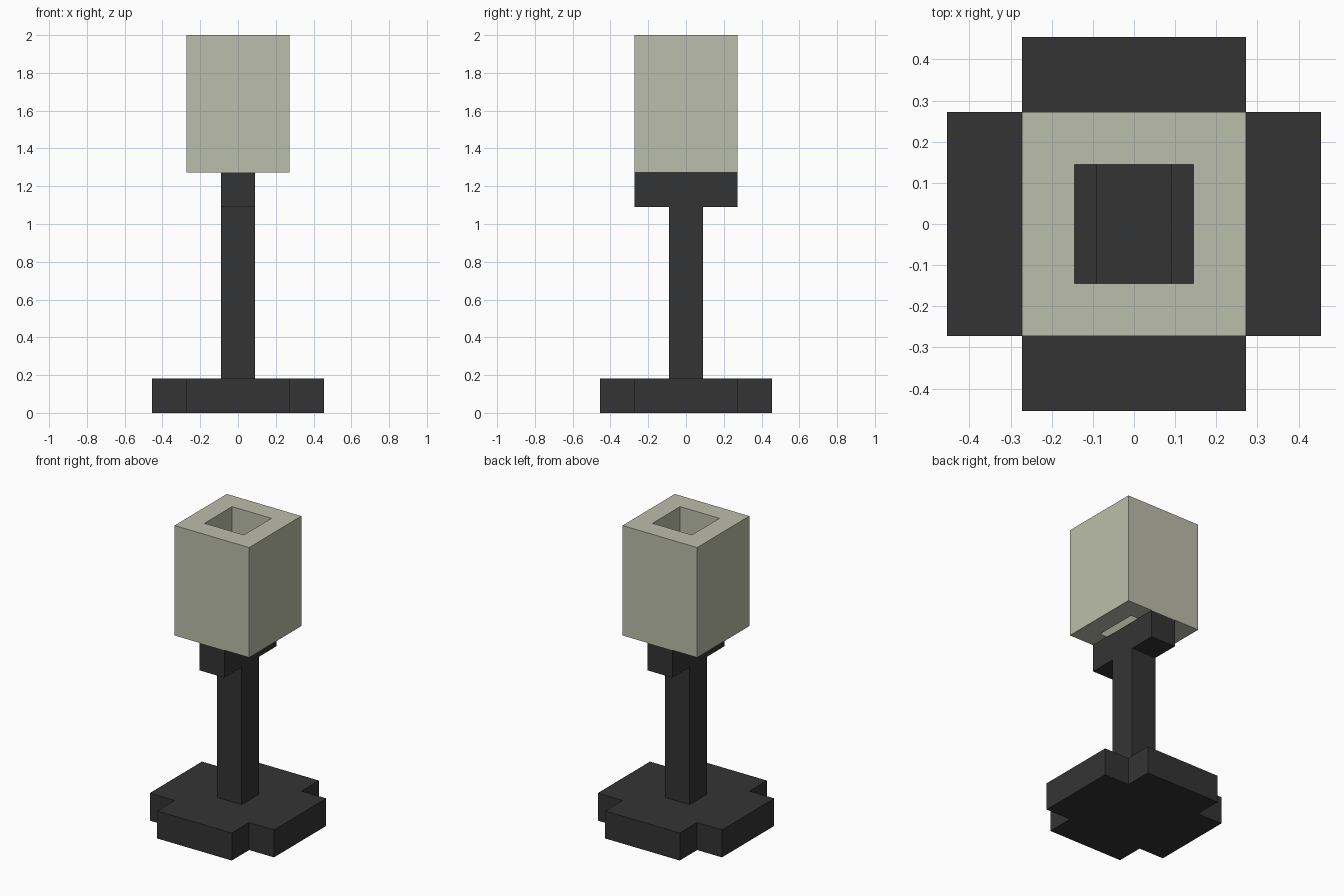
import bpy, bmesh
from mathutils import Matrix, Vector

U = 2 / 11  # one block of the modelling grid

if "Cube" in bpy.data.objects:
    bpy.data.objects.remove(bpy.data.objects["Cube"], do_unlink=True)


def make_material(name, rgb):
    mat = bpy.data.materials.new(name)
    mat.use_nodes = True
    mat.diffuse_color = (*rgb, 1)
    bsdf = next(n for n in mat.node_tree.nodes if n.type == "BSDF_PRINCIPLED")
    bsdf.inputs["Base Color"].default_value = (*rgb, 1)
    return mat


def finish(name, bm, mat):
    """Turn a bmesh, built in block units, into a flat-shaded object."""
    bmesh.ops.scale(bm, vec=(U, U, U), verts=bm.verts)
    bmesh.ops.recalc_face_normals(bm, faces=bm.faces)
    mesh = bpy.data.meshes.new(name)
    bm.to_mesh(mesh)
    bm.free()
    mesh.materials.append(mat)
    obj = bpy.data.objects.new(name, mesh)
    bpy.context.collection.objects.link(obj)
    return obj


def box(size, bottom):
    bm = bmesh.new()
    place = Matrix.Translation((0, 0, bottom + size[2] / 2))
    bmesh.ops.create_cube(bm, size=1, matrix=place @ Matrix.Diagonal((*size, 1)))
    return bm


black = make_material("charcoal", (0.034, 0.034, 0.034))
cream = make_material("pale_sage", (0.50, 0.515, 0.405))

# Foot: plus-shaped plate, one notched corner turned four times
bm = bmesh.new()
corner = [Vector(p) for p in ((2.5, 1.5, 0), (1.5, 1.5, 0), (1.5, 2.5, 0))]
outline = []
for turn in range(4):
    for p in corner:
        outline.append(bm.verts.new(p))
    corner = [Vector((-p.y, p.x, 0)) for p in corner]
plate = bm.faces.new(outline)
extruded = bmesh.ops.extrude_face_region(bm, geom=[plate], use_keep_orig=True)
top = [v for v in extruded["geom"] if isinstance(v, bmesh.types.BMVert)]
bmesh.ops.translate(bm, vec=(0, 0, 1), verts=top)
finish("foot", bm, black)

# Post and the crossbar that carries the shade
finish("post", box((1, 1, 5), 1), black)
finish("crossbar", box((1, 3, 1), 6), black)

# Shade: block with a square shaft from top to bottom
bm = box((3, 3, 4), 7)
ends = [f for f in bm.faces if abs(f.normal.z) > 0.5]
bmesh.ops.inset_individual(bm, faces=ends, thickness=1)
rims = [e for f in ends for e in f.edges]
bmesh.ops.delete(bm, geom=ends, context="FACES_ONLY")
bmesh.ops.bridge_loops(bm, edges=rims)
finish("shade", bm, cream)
